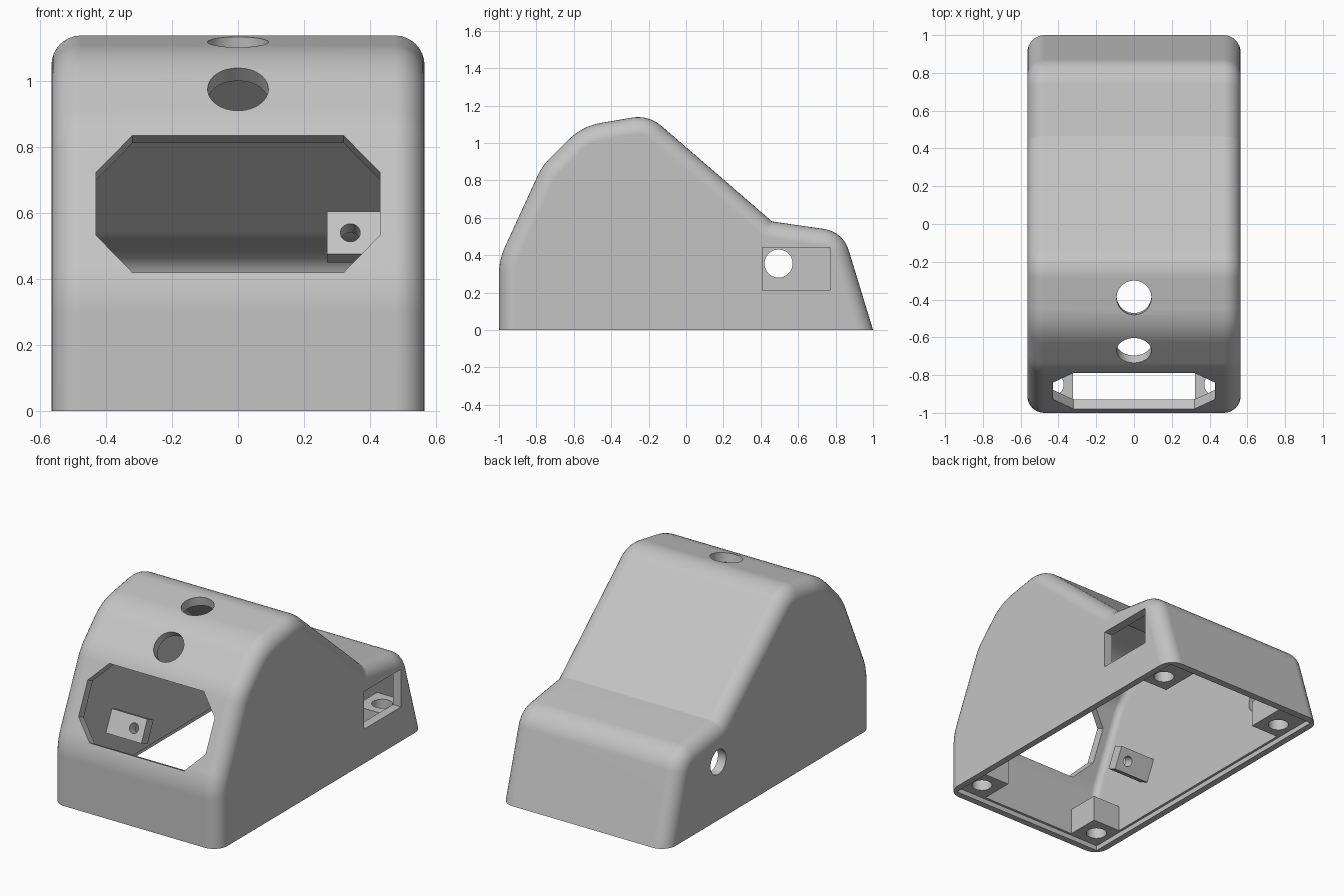
import bpy, bmesh, math
from mathutils import Vector, Matrix

default = bpy.data.objects.get("Cube")
if default:
    bpy.data.objects.remove(default, do_unlink=True)

HALF_W = 0.565
WALL = 0.055
TILT = -0.43  # lean of the front slope about x

# Side profile corners: y, z, fillet radius (negative where concave)
CORNERS = [(1, 0, 0), (0.84, 0.525, 0.16), (0.46, 0.58, -0.02),
           (-0.2, 1.15, 0.19), (-0.555, 1.09, 0.32), (-0.77, 0.875, 0.3),
           (-1, 0.375, 0.35), (-1, 0, 0)]


def profile(inset, bottom, steps=8):
    """Filleted side profile, moved inward by inset and cut at bottom."""
    pts = [Vector(c[:2]) for c in CORNERS]
    dirs = [(b - a).normalized() for a, b in zip(pts, pts[1:])]
    norms = [Vector((-d.y, d.x)) for d in dirs]

    def foot(p, d, n):
        q = p + n * inset
        return q + d * ((bottom - q.y) / d.y)

    out = [foot(pts[0], dirs[0], norms[0])]
    for i in range(1, len(pts) - 1):
        n1, n2, r = norms[i - 1], norms[i], CORNERS[i][2]
        miter = (n1 + n2) / (1 + n1.dot(n2))
        for k in range(steps + 1):
            n = n1.slerp(n2, k / steps)
            out.append(pts[i] + miter * r - n * (r - inset))
    out.append(foot(pts[-1], dirs[-1], norms[-1]))
    return out


def make_object(name, bm):
    bmesh.ops.recalc_face_normals(bm, faces=bm.faces)
    mesh = bpy.data.meshes.new(name)
    bm.to_mesh(mesh)
    bm.free()
    ob = bpy.data.objects.new(name, mesh)
    bpy.context.collection.objects.link(ob)
    return ob


def rounded_body(name, half, inset, radius, bottom, steps=8):
    """Loft of the profile across the width with rounded side edges."""
    side = []
    for k in range(steps + 1):
        a = math.pi / 2 * k / steps
        side.append((half - radius + radius * math.cos(a),
                     inset + radius * (1 - math.sin(a))))
    sections = [(-x, o) for x, o in side] + [(x, o) for x, o in reversed(side)]
    bm = bmesh.new()
    rings = [[bm.verts.new((x, p.x, p.y)) for p in profile(o, bottom)]
             for x, o in sections]
    for a, b in zip(rings, rings[1:]):
        for i in range(len(a)):
            j = (i + 1) % len(a)
            bm.faces.new((a[i], a[j], b[j], b[i]))
    bm.faces.new(rings[0])
    bm.faces.new(rings[-1])
    return make_object(name, bm)


def box(name, lo, hi, matrix=Matrix()):
    lo, hi = Vector(lo), Vector(hi)
    bm = bmesh.new()
    bmesh.ops.create_cube(bm, size=1)
    for v in bm.verts:
        v.co = matrix @ Vector([(l + h) / 2 + c * (h - l)
                                for l, h, c in zip(lo, hi, v.co)])
    return make_object(name, bm)


def cylinder(name, centre, axis, radius, length):
    turn = Vector((0, 0, 1)).rotation_difference(Vector(axis)).to_matrix().to_4x4()
    bm = bmesh.new()
    bmesh.ops.create_cone(bm, cap_ends=True, segments=48, radius1=radius,
                          radius2=radius, depth=length,
                          matrix=Matrix.Translation(centre) @ turn)
    return make_object(name, bm)


def cut(target, cutter):
    """Subtract the cutter and delete it."""
    cutter.hide_render = True
    mod = target.modifiers.new("cut", 'BOOLEAN')
    mod.operation, mod.solver, mod.object = 'DIFFERENCE', 'EXACT', cutter
    bpy.context.view_layer.objects.active = target
    bpy.ops.object.modifier_apply(modifier=mod.name)
    bpy.data.objects.remove(cutter, do_unlink=True)


# Outer housing and its hollow
housing = rounded_body("housing", HALF_W, 0, 0.09, 0)
cavity = rounded_body("cavity", HALF_W - WALL, WALL, 0.04, -0.1)

# Corner screw bosses stay solid
BOSSES = [(sx * 0.43, y) for sx in (-1, 1) for y in (-0.85, 0.78)]
for x, y in BOSSES:
    out_x, out_y = math.copysign(0.3, x), math.copysign(0.3, y)
    xs = sorted((x - out_x * 0.36, x + out_x))
    ys = sorted((y - out_y * 0.36, y + out_y))
    cut(cavity, box("boss", (xs[0], ys[0], -0.3), (xs[1], ys[1], 0.19)))

# Two tilted mounting lugs on the side walls stay solid
LUGS = [(-1, -0.52, 0.33), (1, -0.42, 0.54)]
for sx, y, z in LUGS:
    place = Matrix.Translation((0, y, z)) @ Matrix.Rotation(TILT, 4, 'X')
    xs = sorted((sx * 0.27, sx * 0.7))
    cut(cavity, box("lug", (xs[0], 0, -0.07), (xs[1], 0.065, 0.07), place))

cut(housing, cavity)

# Shallow seat for the base plate
cut(housing, box("plate_seat", (-0.525, -0.96, -0.1), (0.525, 0.955, 0.03)))

# Screw holes in bosses and lugs
for x, y in BOSSES:
    cut(housing, cylinder("boss_hole", (x, y, 0.05), (0, 0, 1), 0.058, 0.4))
facing = Matrix.Rotation(TILT, 3, 'X') @ Vector((0, -1, 0))
for sx, y, z in LUGS:
    cut(housing, cylinder("lug_hole", (sx * 0.34, y, z), facing, 0.03, 0.3))

# Octagonal front window, cut square to the front slope
w, h, cw, ch = 0.43, 0.228, 0.32, 0.105
outline = [(w, ch), (cw, h), (-cw, h), (-w, ch),
           (-w, -ch), (-cw, -h), (cw, -h), (w, -ch)]
frame = Matrix.Translation((0, -0.885, 0.628)) @ Matrix.Rotation(TILT, 4, 'X')
bm = bmesh.new()
front, back = [[bm.verts.new(frame @ Vector((x, d, z))) for x, z in outline]
               for d in (-0.2, 0.2)]
bm.faces.new(front)
bm.faces.new(back)
for i in range(len(outline)):
    j = (i + 1) % len(outline)
    bm.faces.new((front[i], front[j], back[j], back[i]))
cut(housing, make_object("window", bm))

# Round holes in the top and upper front
cut(housing, cylinder("top_hole", (0, -0.39, 1.115), (0, -0.17, 0.985), 0.092, 0.3))
cut(housing, cylinder("upper_hole", (0, -0.67, 0.975), (0, -1, 1), 0.092, 0.3))

# Side openings: rectangular on the left, round on the right
cut(housing, box("port", (0.45, 0.41, 0.21), (0.7, 0.77, 0.44)))
cut(housing, cylinder("cable_hole", (-0.55, 0.495, 0.355), (1, 0, 0), 0.075, 0.2))

# Material and shading
grey = bpy.data.materials.new("light_grey")
colour = (0.55, 0.55, 0.55, 1)
grey.use_nodes = True
grey.diffuse_color = colour
grey.node_tree.nodes["Principled BSDF"].inputs["Base Color"].default_value = colour
housing.data.materials.clear()
housing.data.materials.append(grey)
for poly in housing.data.polygons:
    poly.material_index = 0

bpy.ops.object.select_all(action='DESELECT')
housing.select_set(True)
bpy.context.view_layer.objects.active = housing
bpy.ops.object.shade_smooth_by_angle(angle=math.radians(30))
weighted = housing.modifiers.new("weighted_normals", 'WEIGHTED_NORMAL')
weighted.keep_sharp = True
